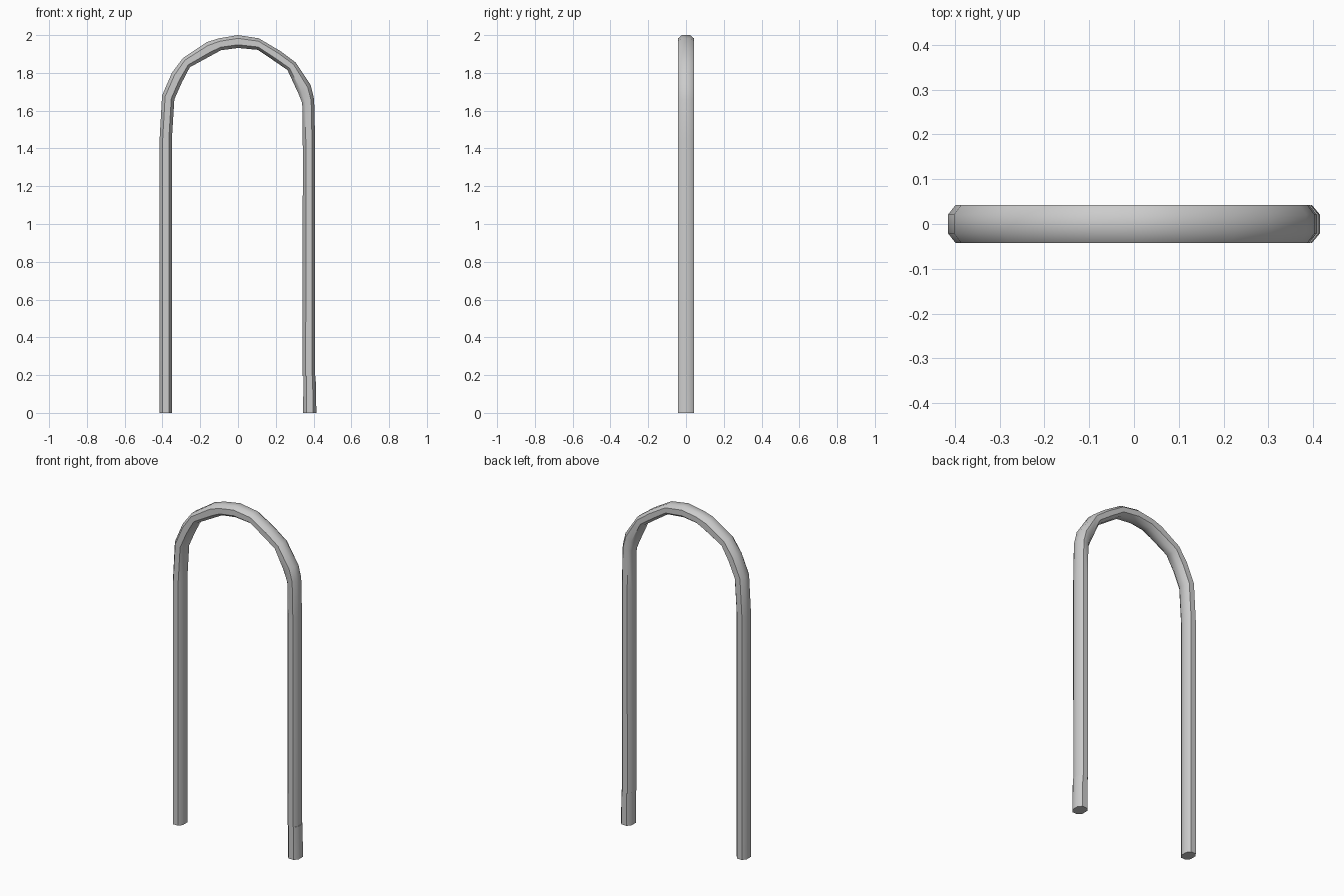
import bpy, bmesh, math
from mathutils import Vector

if "Cube" in bpy.data.objects:
    bpy.data.objects.remove(bpy.data.objects["Cube"])

HALF_DEPTH = 0.042
OCTAGON = [(1, .5), (.5, 1), (-.5, 1), (-1, .5), (-1, -.5), (-.5, -1), (.5, -1), (1, -.5)]


def tube(name, stations):
    """Loft an octagonal tube through (outer x, z, inner x, z) stations."""
    bm = bmesh.new()
    rings = []
    for ox, oz, ix, iz in stations:
        outer, inner = Vector((ox, 0, oz)), Vector((ix, 0, iz))
        mid, half = (outer + inner) / 2, (outer - inner) / 2
        rings.append([bm.verts.new(mid + half * u + Vector((0, HALF_DEPTH * v, 0)))
                      for u, v in OCTAGON])
    for a, b in zip(rings, rings[1:]):
        for i in range(8):
            j = (i + 1) % 8
            bm.faces.new((a[i], a[j], b[j], b[i]))
    bm.faces.new(rings[0][::-1])
    bm.faces.new(rings[-1])
    bmesh.ops.recalc_face_normals(bm, faces=bm.faces)
    mesh = bpy.data.meshes.new(name)
    bm.to_mesh(mesh)
    bm.free()
    obj = bpy.data.objects.new(name, mesh)
    bpy.context.collection.objects.link(obj)
    bpy.ops.object.select_all(action='DESELECT')
    obj.select_set(True)
    bpy.context.view_layer.objects.active = obj
    bpy.ops.object.shade_smooth_by_angle(angle=math.radians(50))
    return obj


# Bent tube: left leg, arch, right leg
tube("arch_tube", [
    (-.415, 0, -.350, 0),
    (-.415, 1.45, -.350, 1.45),
    (-.402, 1.68, -.337, 1.66),
    (-.350, 1.80, -.297, 1.75),
    (-.290, 1.88, -.255, 1.83),
    (-.165, 1.963, -.145, 1.89),
    (-.100, 1.983, -.090, 1.92),
    (0, 2.0, 0, 1.932),
    (.110, 1.983, .105, 1.922),
    (.225, 1.915, .185, 1.868),
    (.305, 1.855, .262, 1.815),
    (.385, 1.735, .320, 1.69),
    (.403, 1.66, .340, 1.64),
    (.408, 1.45, .343, 1.40),
    (.408, .195, .342, .195),
])

# Separate foot section under the right leg
tube("foot_section", [
    (.415, 0, .345, 0),
    (.411, .195, .346, .195),
])
